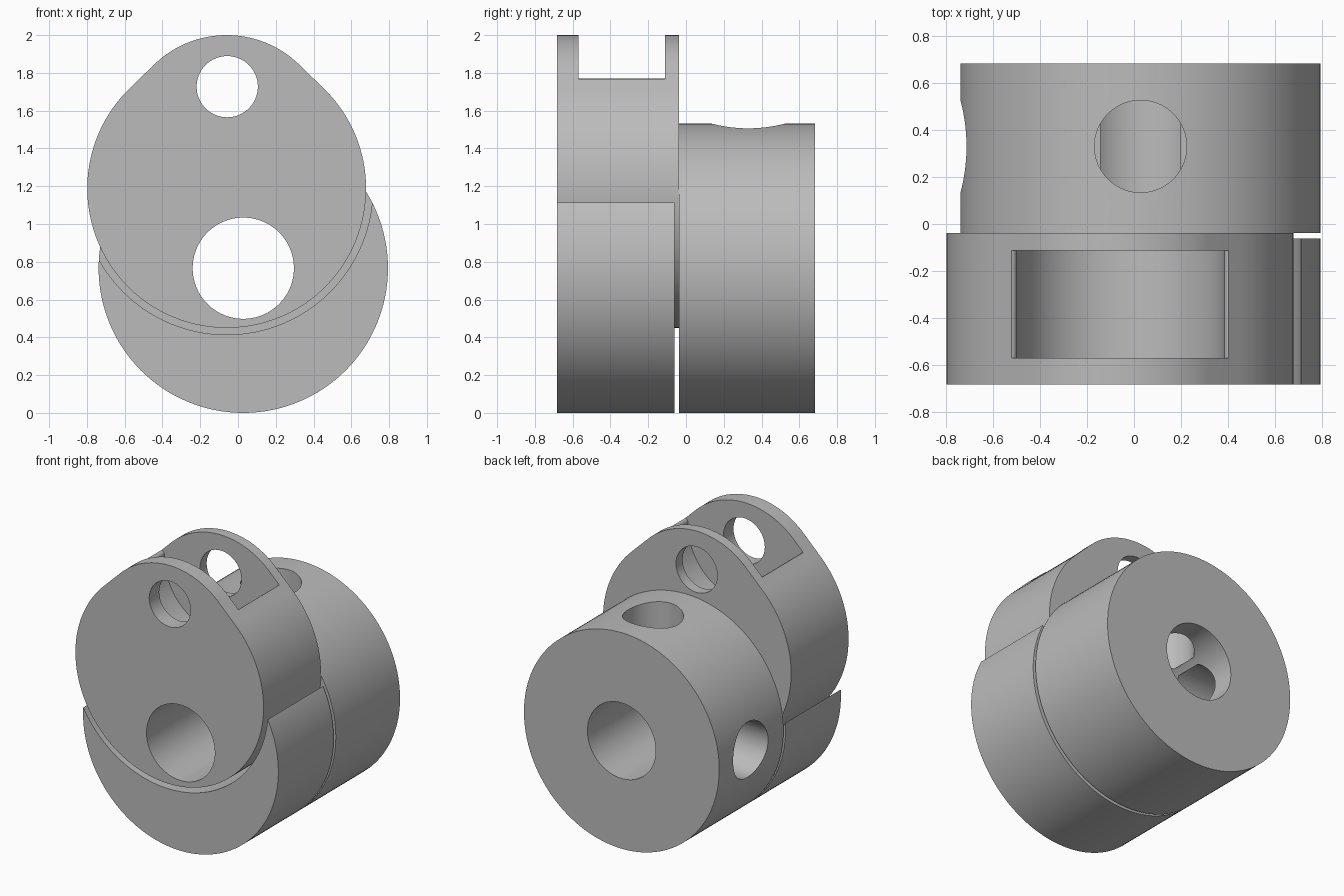
import bpy, bmesh, math
from mathutils import Matrix, Vector

if "Cube" in bpy.data.objects:
    bpy.data.objects.remove(bpy.data.objects["Cube"], do_unlink=True)

steel = bpy.data.materials.new("grey steel")
steel.use_nodes = True
grey = (0.5, 0.5, 0.5, 1)
steel.diffuse_color = grey
steel.node_tree.nodes["Principled BSDF"].inputs["Base Color"].default_value = grey

SHAFT = (0.028, 0.766)   # hub axis (x, z)
CAM = (-0.06, 1.188)     # large cam lobe
NOSE = (-0.06, 1.45)     # small cam lobe
PIN = (-0.057, 1.727)    # roller pin
HUB_R, CAM_R, NOSE_R, BORE_R = 0.766, 0.738, 0.55, 0.268


def arc(center, radius, start, end, steps):
    """Points on an arc in the x-z plane, angles in degrees."""
    result = []
    for i in range(steps + 1):
        a = math.radians(start + (end - start) * i / steps)
        result.append((center[0] + radius * math.cos(a), center[1] + radius * math.sin(a)))
    return result


def circle(center, radius, steps=128):
    return arc(center, radius, 0, 360, steps)[:-1]


def prism(name, profile, y0, y1):
    """Extrude an x-z profile along y."""
    bm = bmesh.new()
    face = bm.faces.new([bm.verts.new((x, y0, z)) for x, z in profile])
    moved = bmesh.ops.extrude_face_region(bm, geom=[face])["geom"]
    verts = [v for v in moved if isinstance(v, bmesh.types.BMVert)]
    bmesh.ops.translate(bm, verts=verts, vec=(0, y1 - y0, 0))
    bmesh.ops.recalc_face_normals(bm, faces=bm.faces)
    mesh = bpy.data.meshes.new(name)
    bm.to_mesh(mesh)
    bm.free()
    mesh.materials.append(steel)
    obj = bpy.data.objects.new(name, mesh)
    bpy.context.collection.objects.link(obj)
    return obj


def cut(obj, *cutters):
    """Subtract each cutter, then discard it."""
    for cutter in cutters:
        cutter.hide_render = True
        mod = obj.modifiers.new("cut", 'BOOLEAN')
        mod.operation = 'DIFFERENCE'
        mod.solver = 'EXACT'
        mod.object = cutter
        bpy.context.view_layer.objects.active = obj
        bpy.ops.object.modifier_apply(modifier=mod.name)
        bpy.data.objects.remove(cutter, do_unlink=True)


def bore():
    return prism("bore_cutter", circle(SHAFT, BORE_R), -1, 1)


def screw_hole(direction):
    """Flat-bottomed radial hole reaching into the bore."""
    hole = prism("screw_cutter", circle((0, 0), 0.196, 96), 0.207, 1.0)
    turn = Vector((0, 1, 0)).rotation_difference(Vector(direction)).to_matrix().to_4x4()
    hole.data.transform(Matrix.Translation((SHAFT[0], 0.33, SHAFT[1])) @ turn)
    return hole


# Rear hub with bore and two set screw holes
hub = prism("hub", circle(SHAFT, HUB_R), -0.038, 0.682)
cut(hub, bore(), screw_hole((0, 0, 1)), screw_hole((-1, 0, 0)))

# Cam: large lobe joined to the nose by tangent flats
tangent = math.degrees(math.asin((CAM_R - NOSE_R) / (NOSE[1] - CAM[1])))
outline = arc(NOSE, NOSE_R, tangent, 180 - tangent, 48)
outline += arc(CAM, CAM_R, 180 - tangent, 360 + tangent, 128)
cam = prism("cam", outline, -0.682, -0.038)

# Roller pocket: round floor, upright walls and rounded lips
half = 0.441
floor = arc(PIN, half, 180, 360, 64)
lip = arc((PIN[0] + half + 0.03, 1.74), 0.03, 180, 90, 6)
right = lip + [(0.8, 1.77), (0.8, 2.2)]
left = [(2 * PIN[0] - x, z) for x, z in reversed(right)]
pocket = prism("pocket_cutter", floor + right + left, -0.57, -0.112)
cut(cam, bore(), pocket, prism("pin_cutter", circle(PIN, 0.162, 96), -1, 0))

# Crescent counterweight with clearance round the cam
weight = prism("counterweight", circle(SHAFT, HUB_R), -0.682, -0.062)
cut(weight, prism("clearance_cutter", circle(CAM, 0.774), -1, 0.2))

# Smooth curved walls, crisp rims
bpy.ops.object.select_all(action='DESELECT')
for part in (hub, cam, weight):
    part.select_set(True)
bpy.context.view_layer.objects.active = hub
bpy.ops.object.shade_smooth_by_angle(angle=math.radians(30))
